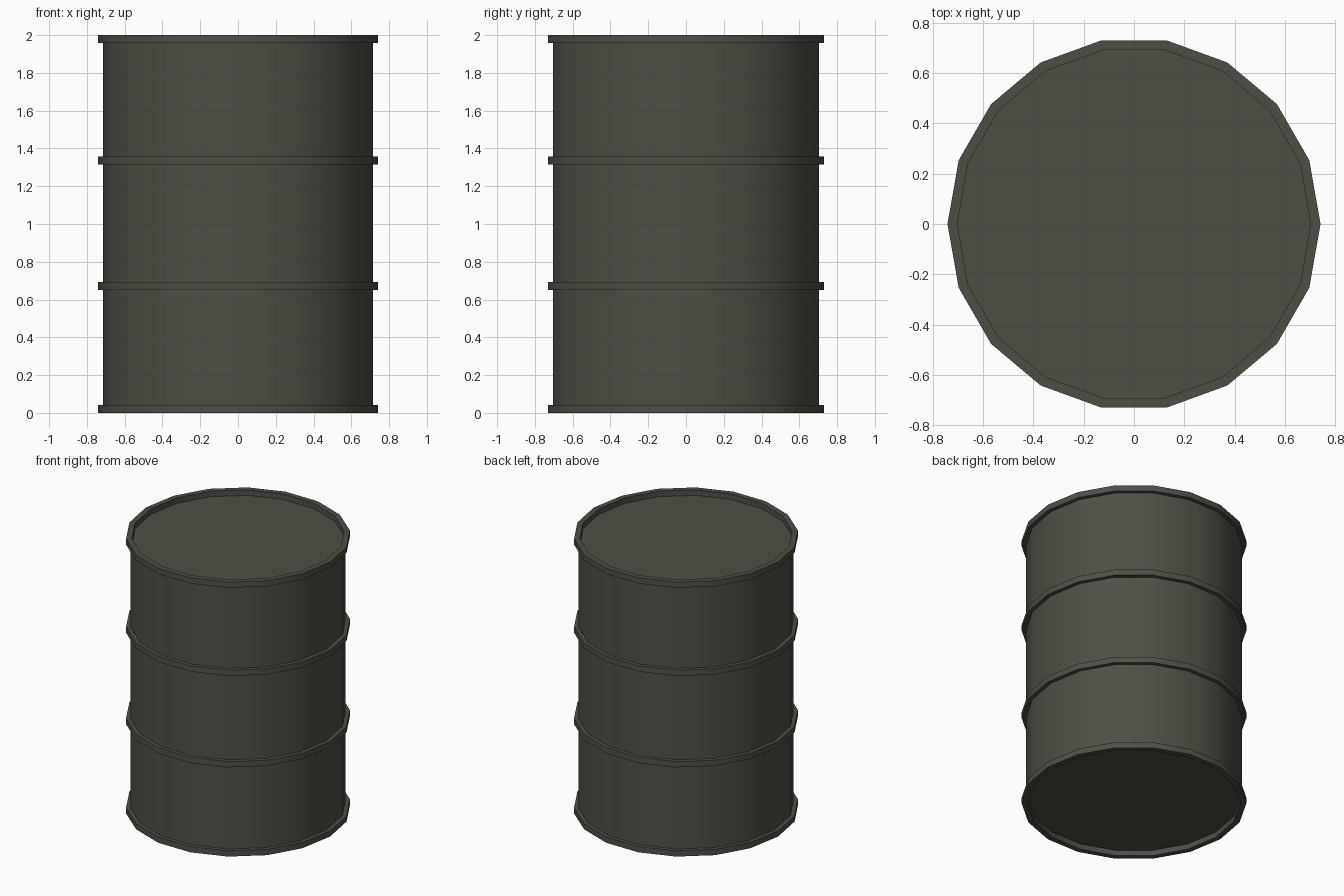
import bpy, bmesh, math

if "Cube" in bpy.data.objects:
    bpy.data.objects.remove(bpy.data.objects["Cube"])

SIDES = 18
paint = bpy.data.materials.new("dark olive paint")
paint.diffuse_color = (0.075, 0.080, 0.060, 1)
paint.use_nodes = True
paint.node_tree.nodes["Principled BSDF"].inputs["Base Color"].default_value = paint.diffuse_color


def lathe(name, profile):
    """Spin an (r, z) profile around z; a radius of 0 becomes a cap."""
    bm = bmesh.new()
    rings = []
    for r, z in profile:
        rings.append([bm.verts.new((r * math.cos(2 * math.pi * i / SIDES),
                                    r * math.sin(2 * math.pi * i / SIDES), z))
                      for i in range(SIDES)])
    for a, b in zip(rings, rings[1:]):
        for i in range(SIDES):
            j = (i + 1) % SIDES
            bm.faces.new((a[i], a[j], b[j], b[i]))
    bm.faces.new(rings[0][::-1])
    bm.faces.new(rings[-1])
    bmesh.ops.recalc_face_normals(bm, faces=bm.faces)
    me = bpy.data.meshes.new(name)
    bm.to_mesh(me)
    bm.free()
    ob = bpy.data.objects.new(name, me)
    bpy.context.collection.objects.link(ob)
    me.materials.append(paint)
    bpy.context.view_layer.objects.active = ob
    ob.select_set(True)
    bpy.ops.object.shade_smooth_by_angle(angle=math.radians(30))
    ob.select_set(False)
    return ob


R, W, LIP, H = 0.742, 0.714, 0.703, 0.042   # hoop, wall, lip radius, hoop height
hoops = (0.65, 1.316)

# Profile from recessed base, up the wall with its hoops, to recessed lid
profile = [(LIP, 0.04), (LIP, 0), (R, 0), (R, H), (W, H)]
for z in hoops:
    profile += [(W, z), (R, z), (R, z + H), (W, z + H)]
profile += [(W, 2 - H), (R, 2 - H), (R, 2), (LIP, 2), (LIP, 1.96)]
lathe("drum_body", profile)
